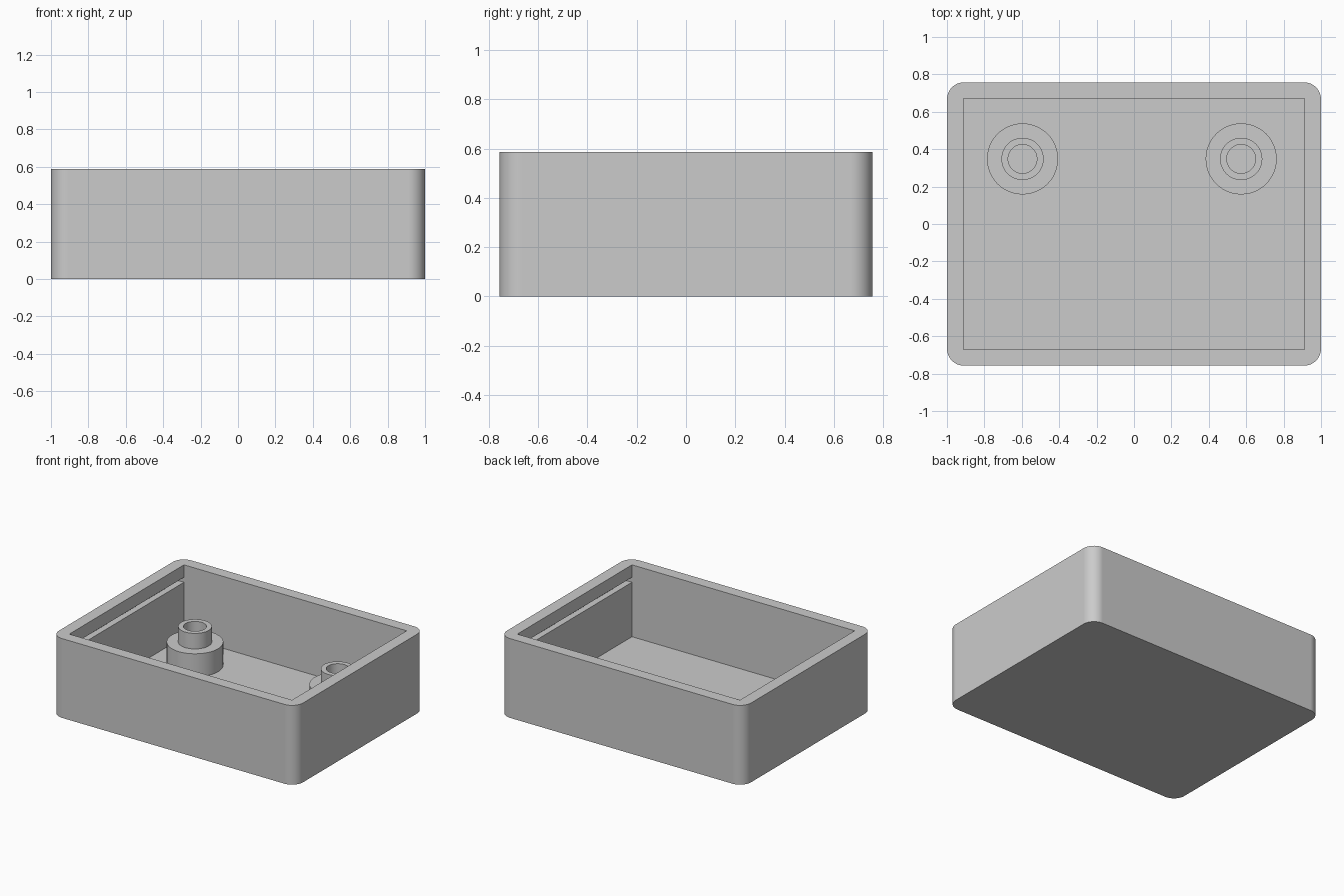
import bpy, bmesh, math

if "Cube" in bpy.data.objects:
    bpy.data.objects.remove(bpy.data.objects["Cube"])

HALF_X, HALF_Y, HEIGHT = 1.0, 0.757, 0.587
IN_X, IN_Y, FLOOR = 0.912, 0.671, 0.055
SLOT_LOW, SLOT_HIGH, SLOT_DEPTH = 0.458, 0.495, 0.045
BASE_TOP, POST_TOP = 0.225, 0.34

grey = bpy.data.materials.new("light_grey")
grey.use_nodes = True
grey.diffuse_color = (0.6, 0.6, 0.6, 1)
grey.node_tree.nodes["Principled BSDF"].inputs["Base Color"].default_value = (0.6, 0.6, 0.6, 1)


def add_object(name, bm):
    bmesh.ops.recalc_face_normals(bm, faces=bm.faces)
    mesh = bpy.data.meshes.new(name)
    bm.to_mesh(mesh)
    bm.free()
    mesh.materials.append(grey)
    obj = bpy.data.objects.new(name, mesh)
    bpy.context.collection.objects.link(obj)
    return obj


def activate(obj):
    bpy.ops.object.select_all(action="DESELECT")
    obj.select_set(True)
    bpy.context.view_layer.objects.active = obj


def smooth(obj):
    activate(obj)
    bpy.ops.object.shade_smooth_by_angle(angle=math.radians(30))


def extrude_profile(bm, points, direction):
    face = bm.faces.new([bm.verts.new(p) for p in points])
    result = bmesh.ops.extrude_face_region(bm, geom=[face])
    verts = [g for g in result["geom"] if isinstance(g, bmesh.types.BMVert)]
    bmesh.ops.translate(bm, verts=verts, vec=direction)


# Box body: block with rounded upright edges
bm = bmesh.new()
corners = [(-1, -1), (1, -1), (1, 1), (-1, 1)]
extrude_profile(bm, [(x * HALF_X, y * HALF_Y, 0) for x, y in corners], (0, 0, HEIGHT))
upright = [e for e in bm.edges if abs(e.verts[0].co.z - e.verts[1].co.z) > 0.1]
bmesh.ops.bevel(bm, geom=upright, offset=0.09, segments=12, profile=0.5, affect="EDGES")
box = add_object("box_body", bm)

# Cavity: one cross-section, with a narrow slot along each end wall
half = [(IN_X, FLOOR), (IN_X, SLOT_LOW), (IN_X + SLOT_DEPTH, SLOT_LOW),
        (IN_X + SLOT_DEPTH, SLOT_HIGH), (IN_X, SLOT_HIGH), (IN_X, HEIGHT + 0.1)]
section = half + [(-x, z) for x, z in reversed(half)]
bm = bmesh.new()
extrude_profile(bm, [(x, -IN_Y, z) for x, z in section], (0, 2 * IN_Y, 0))
cutter = add_object("cavity_cutter", bm)
cutter.hide_render = True

cut = box.modifiers.new("cavity", "BOOLEAN")
cut.operation = "DIFFERENCE"
cut.solver = "EXACT"
cut.object = cutter
activate(box)
bpy.ops.object.modifier_apply(modifier=cut.name)
bpy.data.objects.remove(cutter)
smooth(box)
# Keep the flat walls evenly shaded beside the rounded corners
box.modifiers.new("even_walls", "WEIGHTED_NORMAL").keep_sharp = True

# Screw posts: stepped, hollow turned shapes standing on the floor
post = [(0.19, FLOOR), (0.19, BASE_TOP), (0.113, BASE_TOP),
        (0.113, POST_TOP), (0.077, POST_TOP), (0.077, FLOOR)]
for name, x in (("right_screw_post", -0.596), ("left_screw_post", 0.573)):
    bm = bmesh.new()
    verts = [bm.verts.new((r, 0, z)) for r, z in post]
    edges = [bm.edges.new(pair) for pair in zip(verts, verts[1:])]
    bmesh.ops.spin(bm, geom=verts + edges, cent=(0, 0, 0), axis=(0, 0, 1),
                   angle=math.tau, steps=48, use_merge=True)
    bmesh.ops.remove_doubles(bm, verts=bm.verts, dist=0.0001)
    # Close the underside so the post is a solid ring
    rim = [e for e in bm.edges if e.is_boundary]
    bmesh.ops.bridge_loops(bm, edges=rim)
    bmesh.ops.translate(bm, verts=bm.verts, vec=(x, 0.348, 0))
    smooth(add_object(name, bm))
